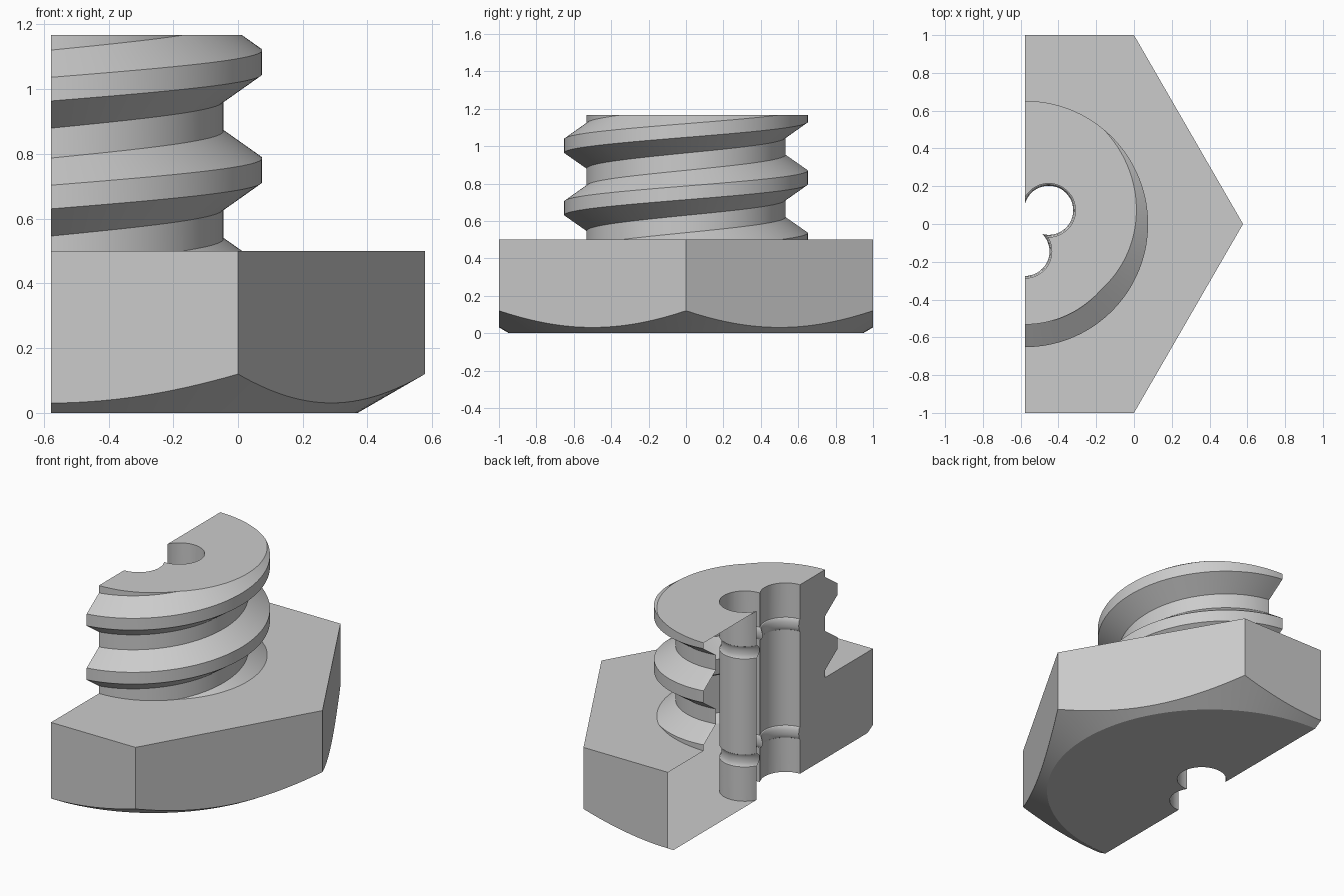
import bpy, bmesh
from math import cos, sin, pi, radians, sqrt

cube = bpy.data.objects.get("Cube")
if cube:
    bpy.data.objects.remove(cube, do_unlink=True)

AXIS_X = -1 / sqrt(3)      # bolt axis lies on the section plane
TOP, HEAD_TOP, PITCH = 1.1667, 0.5, 1 / 3

steel = bpy.data.materials.new("light_grey_steel")
steel.use_nodes = True
colour = (0.6, 0.6, 0.6, 1)
steel.diffuse_color = colour
steel.node_tree.nodes["Principled BSDF"].inputs["Base Color"].default_value = colour


def sweep(name, profile, start=0, end=360, steps=64, rise=0, centre=(0, 0)):
    """Turn an (r, z) profile about a vertical axis, climbing by rise per turn."""
    bm = bmesh.new()
    columns = []
    for i in range(steps + 1):
        a = radians(start + (end - start) * i / steps)
        lift = rise * a / (2 * pi)
        columns.append([bm.verts.new((AXIS_X + centre[0] + r * cos(a), centre[1] + r * sin(a),
                                      z + (lift if r else 0))) for r, z in profile])
    for c, d in zip(columns, columns[1:]):
        for j in range(len(profile) - 1):
            bm.faces.new((c[j], d[j], d[j + 1], c[j + 1]))
    if end - start < 360:
        bm.faces.new(columns[0])
        bm.faces.new(columns[-1][::-1])
    bmesh.ops.remove_doubles(bm, verts=bm.verts, dist=1e-5)
    bmesh.ops.dissolve_degenerate(bm, edges=bm.edges, dist=1e-6)
    bmesh.ops.recalc_face_normals(bm, faces=bm.faces)
    mesh = bpy.data.meshes.new(name)
    bm.to_mesh(mesh)
    bm.free()
    mesh.materials.append(steel)
    obj = bpy.data.objects.new(name, mesh)
    bpy.context.collection.objects.link(obj)
    return obj


def drum(name, radius, low, high, steps=64, top_radius=None, centre=(0, 0)):
    top_radius = top_radius or radius
    return sweep(name, [(0, low), (radius, low), (top_radius, high), (0, high)],
                 steps=steps, centre=centre)


def combine(target, tool, operation):
    """Apply a boolean and discard the tool."""
    tool.hide_render = True
    mod = target.modifiers.new(operation.lower(), "BOOLEAN")
    mod.operation, mod.object, mod.solver = operation, tool, "EXACT"
    bpy.context.view_layer.objects.active = target
    bpy.ops.object.modifier_apply(modifier=mod.name)
    bpy.data.objects.remove(tool, do_unlink=True)


# Hexagonal head with a conical chamfer underneath
bolt = drum("sectioned_hex_bolt", 2 / sqrt(3), -0.1, HEAD_TOP, steps=6)
combine(bolt, drum("chamfer_cone", 0.947, 0, 0.6, 128, 0.947 + 0.6 * sqrt(3)), "INTERSECT")

# Right-hand trapezoidal thread, trimmed flat at the top
tooth = [(0.532, 0), (0.652, 0.084), (0.652, 0.157), (0.532, 0.241)]
profile = [(0, -0.4)]
for turn in range(-3, 2):
    profile += [(r, 0.963 + z + turn * PITCH) for r, z in tooth]
profile.append((0, 1.9))
stem = sweep("threaded_stem", profile, -110, 110, 88, PITCH)
combine(stem, drum("stem_trim", 0.9, 0.3, TOP), "INTERSECT")
combine(bolt, stem, "UNION")

# Three-lobed bore with two rounded ribs
WIDE, RIB, HALF = 0.142, 0.012, 0.038
bore = [(0, -0.2), (WIDE, -0.2)]
for middle in (0.25, TOP - 0.25):
    for i in range(9):
        t = pi * i / 8
        bore.append((WIDE - RIB * sin(t), middle - HALF * cos(t)))
bore += [(WIDE, 1.4), (0, 1.4)]
for angle in (-90, 30, 150):
    a = radians(angle)
    lobe = sweep("bore_lobe", bore, steps=48, centre=(0.145 * cos(a), 0.145 * sin(a)))
    combine(bolt, lobe, "DIFFERENCE")
combine(bolt, drum("bore_core", 0.055, -0.2, 1.4, 24), "DIFFERENCE")

# Remove the half beyond the section plane
bpy.ops.mesh.primitive_cube_add(size=4, location=(AXIS_X - 2, 0, 0.5))
combine(bolt, bpy.context.object, "DIFFERENCE")

bpy.ops.object.select_all(action="DESELECT")
bolt.select_set(True)
bpy.context.view_layer.objects.active = bolt
bpy.ops.object.shade_smooth_by_angle(angle=radians(20))
